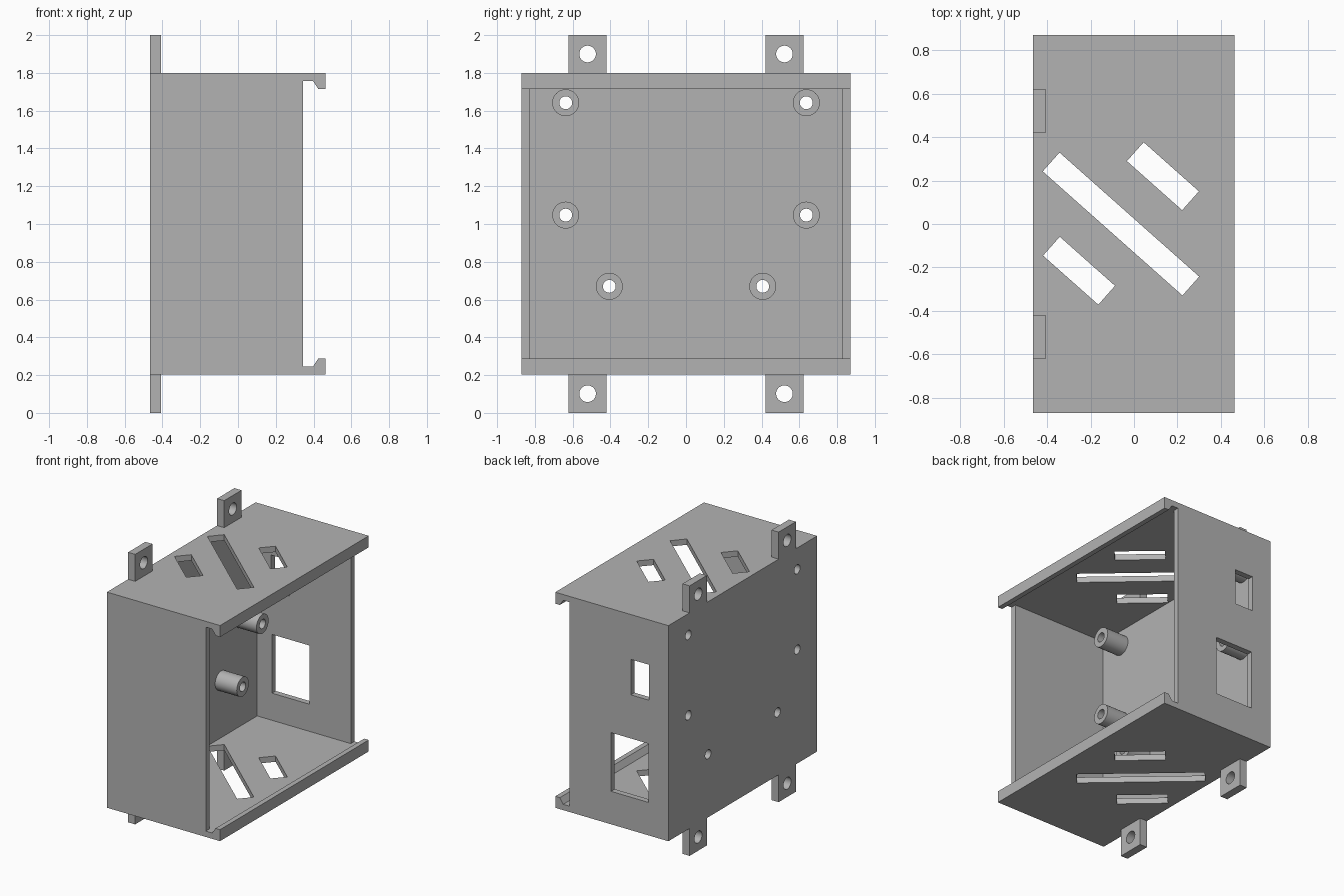
import bpy, bmesh, math
from mathutils import Matrix, Vector

if "Cube" in bpy.data.objects:
    bpy.data.objects.remove(bpy.data.objects["Cube"], do_unlink=True)

grey = bpy.data.materials.new("plain grey")
grey.use_nodes = True
colour = (0.45, 0.45, 0.45, 1)
grey.diffuse_color = colour
grey.node_tree.nodes["Principled BSDF"].inputs["Base Color"].default_value = colour

# Main dimensions
BACK, RIM, LIP = -0.465, 0.345, 0.462
HALF_Y, LOW, HIGH = 0.87, 0.203, 1.8
T = 0.043
MID = (LOW + HIGH) / 2


def finish(name, bm):
    bmesh.ops.recalc_face_normals(bm, faces=bm.faces)
    mesh = bpy.data.meshes.new(name)
    bm.to_mesh(mesh)
    bm.free()
    obj = bpy.data.objects.new(name, mesh)
    mesh.materials.append(grey)
    bpy.context.collection.objects.link(obj)
    return obj


def add_box(bm, low, high, turn=0):
    low, high = Vector(low), Vector(high)
    size = Matrix.Diagonal((*(high - low), 1))
    place = Matrix.Translation((low + high) / 2)
    bmesh.ops.create_cube(bm, size=1, matrix=place @ Matrix.Rotation(turn, 4, "Z") @ size)


def box(name, low, high):
    bm = bmesh.new()
    add_box(bm, low, high)
    return finish(name, bm)


def add_rod(bm, x, y, z, radius, length):
    m = Matrix.Translation((x, y, z)) @ Matrix.Rotation(math.pi / 2, 4, "Y")
    bmesh.ops.create_cone(bm, cap_ends=True, segments=48, radius1=radius,
                          radius2=radius, depth=length, matrix=m)


def smooth(obj):
    bpy.ops.object.select_all(action="DESELECT")
    obj.select_set(True)
    bpy.context.view_layer.objects.active = obj
    bpy.ops.object.shade_smooth_by_angle(angle=math.radians(30))


def cut(obj, bm):
    cutter = finish("cutter", bm)
    cutter.hide_render = True
    mod = obj.modifiers.new("openings", "BOOLEAN")
    mod.operation, mod.solver, mod.object = "DIFFERENCE", "EXACT", cutter
    bpy.context.view_layer.objects.active = obj
    bpy.ops.object.modifier_apply(modifier=mod.name)
    bpy.data.objects.remove(cutter, do_unlink=True)
    smooth(obj)


# Channel: back plate, top and bottom walls with hooked lips, one extruded profile
upper = [(BACK, HIGH), (LIP, HIGH), (LIP, 1.715), (0.425, 1.715),
         (0.397, HIGH - T), (BACK + T, HIGH - T)]
profile = upper + [(x, 2 * MID - z) for x, z in reversed(upper)]
bm = bmesh.new()
face = bm.faces.new([bm.verts.new((x, -HALF_Y, z)) for x, z in profile])
ext = bmesh.ops.extrude_face_region(bm, geom=[face])
bmesh.ops.translate(bm, vec=(0, 2 * HALF_Y, 0),
                    verts=[g for g in ext["geom"] if isinstance(g, bmesh.types.BMVert)])
channel = finish("channel_body", bm)

# Diagonal vents in top and bottom, screw holes through the back plate
standoffs = [(s * y, z) for y, z in ((0.637, 1.642), (0.637, 1.047), (0.406, 0.67))
             for s in (-1, 1)]
bm = bmesh.new()
for wall_z in (LOW, HIGH):
    for x, y, length in ((-0.06, 0, 0.86), (0.133, 0.22, 0.34), (-0.253, -0.215, 0.34)):
        half = Vector((length / 2, 0.058, 0.1))
        centre = Vector((x, y, wall_z))
        add_box(bm, centre - half, centre + half, math.radians(-41.6))
for y, z in standoffs:
    add_rod(bm, BACK, y, z, 0.034, 0.2)
cut(channel, bm)

# Side walls fitted inside the channel, with two ports in one of them
for name, y0, y1 in (("front_wall", -HALF_Y, -HALF_Y + T), ("port_wall", HALF_Y - T, HALF_Y)):
    wall = box(name, (BACK + T, y0, LOW + T), (RIM, y1, HIGH - T))
bm = bmesh.new()
add_box(bm, (-0.308, 0.7, 1.205), (-0.158, 1, 1.468))
add_box(bm, (-0.3, 0.7, 0.447), (0.005, 1, 0.882))
cut(wall, bm)

# Hollow standoffs on the back plate
for y, z in standoffs:
    bm = bmesh.new()
    ring = [bm.verts.new((x, y, z + r)) for x, r in
            ((BACK + T, 0.034), (BACK + T, 0.071), (-0.245, 0.071), (-0.245, 0.034))]
    edges = [bm.edges.new((ring[i], ring[(i + 1) % 4])) for i in range(4)]
    bmesh.ops.spin(bm, geom=ring + edges, cent=(0, y, z), axis=(1, 0, 0),
                   angle=math.tau, steps=48, use_merge=True)
    bmesh.ops.remove_doubles(bm, verts=bm.verts, dist=0.0001)
    smooth(finish("standoff", bm))

# Drilled mounting tabs above and below
for side in (-1, 1):
    for z0, z1 in ((0, LOW), (HIGH, 2)):
        y = side * 0.521
        tab = box("mounting_tab", (BACK, y - 0.101, z0), (-0.407, y + 0.101, z1))
        bm = bmesh.new()
        add_rod(bm, BACK, y, (z0 + z1) / 2, 0.044, 0.4)
        cut(tab, bm)
